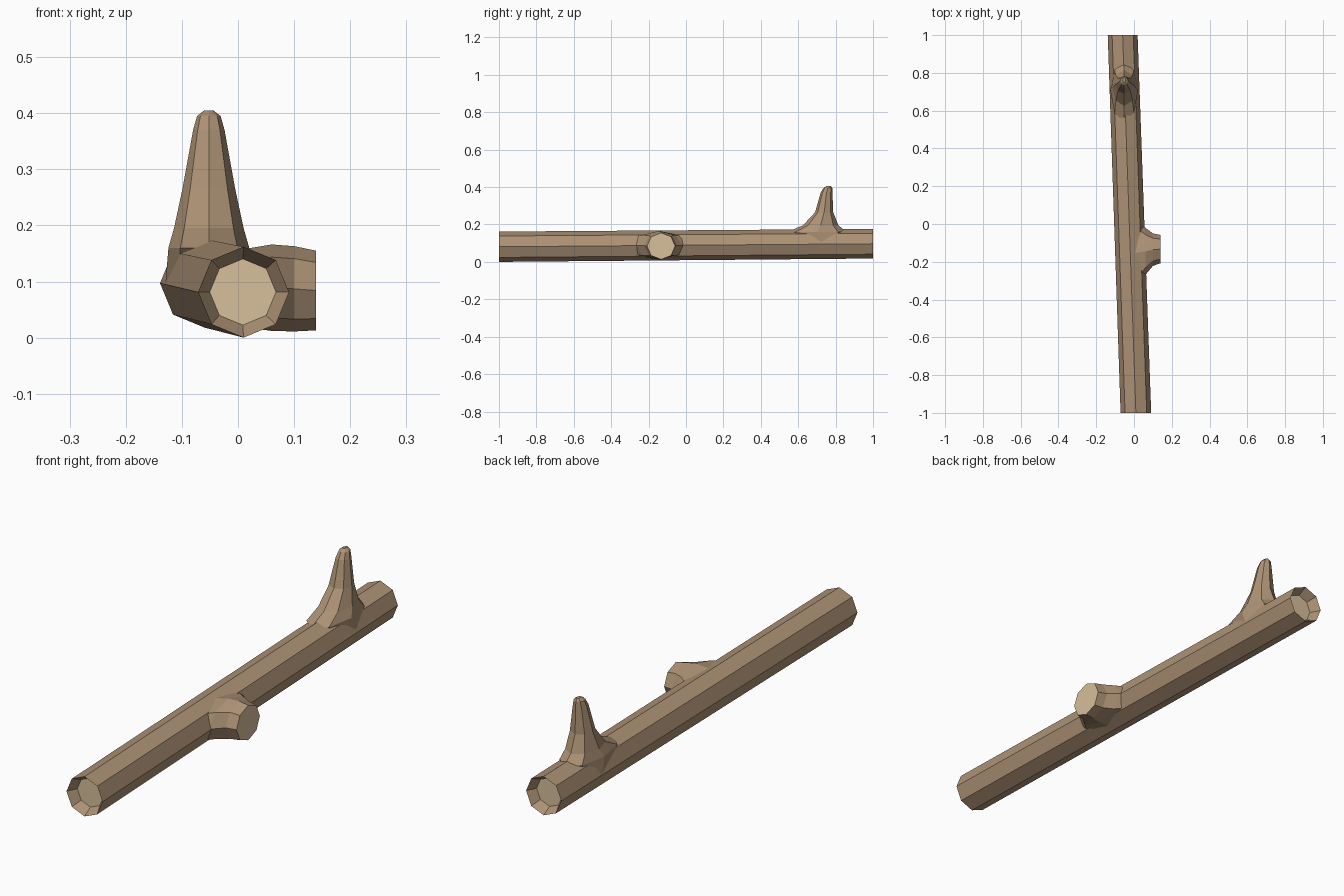
import bpy, bmesh, math
from mathutils import Vector

cube = bpy.data.objects.get("Cube")
if cube:
    bpy.data.objects.remove(cube)


def material(name, colour):
    mat = bpy.data.materials.new(name)
    mat.use_nodes = True
    mat.diffuse_color = (*colour, 1)
    bsdf = mat.node_tree.nodes["Principled BSDF"]
    bsdf.inputs["Base Color"].default_value = (*colour, 1)
    bsdf.inputs["Roughness"].default_value = 0.9
    return mat


BARK = material("bark brown", (0.42, 0.29, 0.18))
WOOD = material("cut wood tan", (0.68, 0.52, 0.33))
SIDES = 8


def ring(centre, u, v):
    """Octagon around centre, with half axes u and v."""
    c, u, v = Vector(centre), Vector(u), Vector(v)
    angles = [math.tau * i / SIDES for i in range(SIDES)]
    return [c + u * math.cos(a) + v * math.sin(a) for a in angles]


def loft(name, rings, wood_start=False, wood_end=False):
    """Flat-shaded skin over the rings, closed at both ends."""
    bm = bmesh.new()
    loops = [[bm.verts.new(p) for p in r] for r in rings]
    for a, b in zip(loops, loops[1:]):
        for i in range(SIDES):
            j = (i + 1) % SIDES
            bm.faces.new((a[i], a[j], b[j], b[i]))
    bm.faces.new(loops[0][::-1]).material_index = int(wood_start)
    bm.faces.new(loops[-1]).material_index = int(wood_end)
    bmesh.ops.recalc_face_normals(bm, faces=bm.faces)
    mesh = bpy.data.meshes.new(name)
    bm.to_mesh(mesh)
    bm.free()
    mesh.materials.append(BARK)
    mesh.materials.append(WOOD)
    obj = bpy.data.objects.new(name, mesh)
    bpy.context.collection.objects.link(obj)
    return obj


# Trunk: slightly slanted octagonal log with hollowed cut ends
FRONT, BACK = Vector((0.01, -1, 0.081)), Vector((-0.06, 1, 0.097))


def trunk_ring(t, radius):
    return ring(FRONT.lerp(BACK, t), (radius, 0, 0), (0, 0, radius))


loft("trunk", [trunk_ring(0.02, 0.059), trunk_ring(0, 0.081),
               trunk_ring(1, 0.079), trunk_ring(0.98, 0.058)], True, True)

# Upright branch: flared foot tapering to a blunt tip (z, y front, y back, half width)
branch = [(0.10, 0.62, 0.83, 0.077), (0.16, 0.54, 0.86, 0.072),
          (0.195, 0.625, 0.815, 0.062), (0.265, 0.69, 0.787, 0.047),
          (0.37, 0.72, 0.783, 0.028), (0.395, 0.735, 0.782, 0.021),
          (0.405, 0.75, 0.775, 0.008)]
loft("upright_branch", [ring((-0.052, (y0 + y1) / 2, z), (w, 0, 0), (0, (y1 - y0) / 2, 0))
                        for z, y0, y1, w in branch])

# Side stub: short sawn-off limb (x, y front, y back, half height, centre z)
stub = [(0.0, -0.36, 0.05, 0.068, 0.088), (0.06, -0.27, -0.02, 0.077, 0.089),
        (0.10, -0.222, -0.05, 0.076, 0.087), (0.139, -0.208, -0.058, 0.071, 0.084)]
loft("side_stub", [ring((x, (y0 + y1) / 2, z), (0, (y1 - y0) / 2, 0), (0, 0, h))
                   for x, y0, y1, h, z in stub], wood_end=True)
